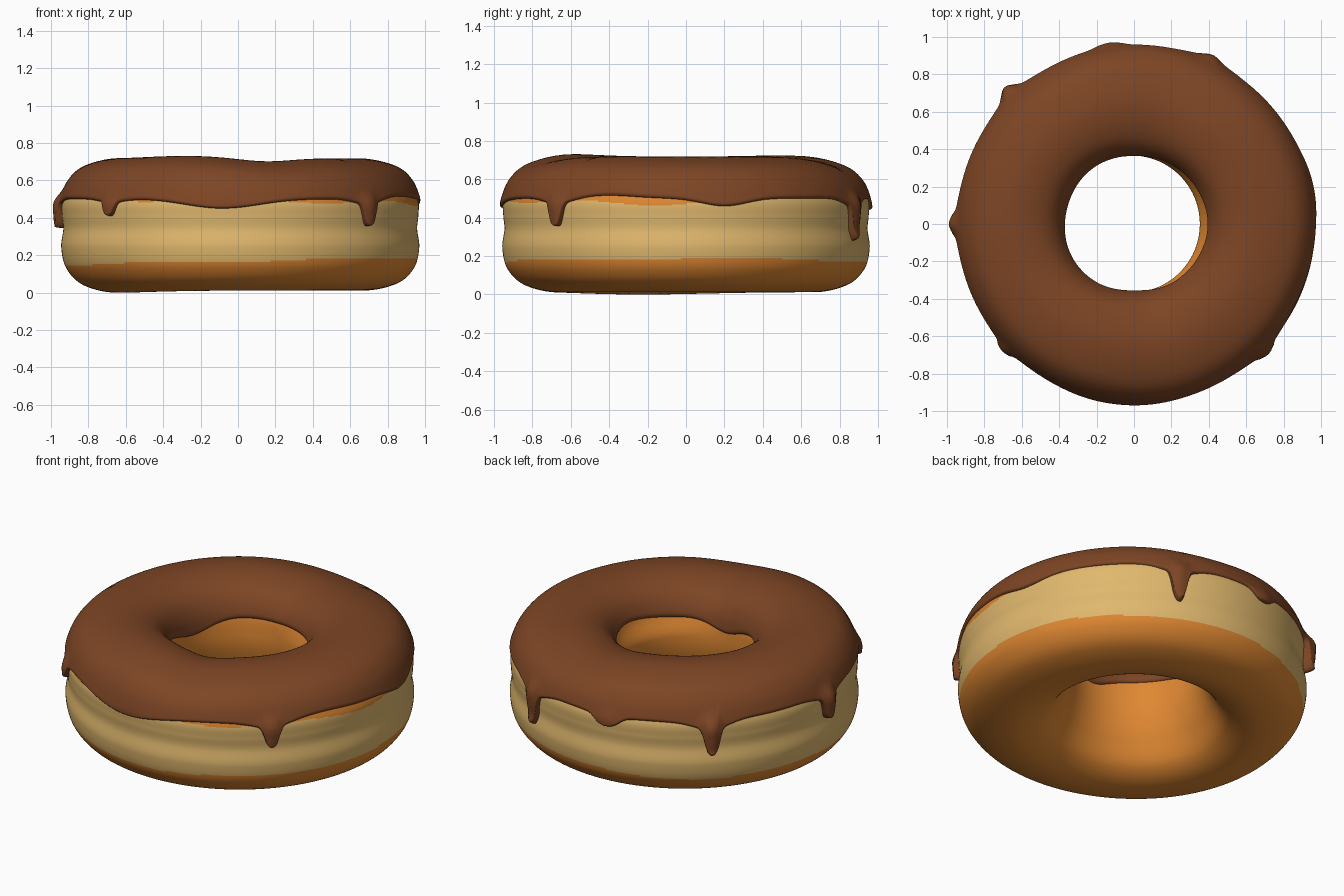
import bpy, math

if "Cube" in bpy.data.objects:
    bpy.data.objects.remove(bpy.data.objects["Cube"])

# Cross-section of the dough ring (radius, height): hole wall, over the top, down the outside, underneath
PROFILE = [(.352, .42), (.372, .56), (.46, .655), (.64, .695), (.815, .66), (.905, .59),
           (.951, .49), (.952, .41), (.946, .34), (.957, .24), (.928, .13), (.835, .047),
           (.66, .012), (.50, .065), (.41, .18), (.365, .30)]
# Drips: angle, lowest height, extra bulge
DRIPS = [(65, .28, .022), (98, .44, .01), (133.5, .30, .045), (180, .345, .032),
         (224, .41, .018), (316, .355, .022)]


def material(name, rgb):
    m = bpy.data.materials.new(name)
    m.diffuse_color = (*rgb, 1)
    m.use_nodes = True
    m.node_tree.nodes["Principled BSDF"].inputs["Base Color"].default_value = m.diffuse_color
    return m


def bump(a, centre, width, power=2):
    d = abs((a - centre + 180) % 360 - 180)
    return math.exp(-(d / width) ** power)


def smooth(t):
    t = max(0, min(1, t))
    return t * t * (3 - 2 * t)


def section(u):
    """Closed Catmull-Rom curve through the profile."""
    n = len(PROFILE)
    i = math.floor(u)
    t = u - i
    p = [PROFILE[(i + k) % n] for k in (-1, 0, 1, 2)]
    return [.5 * (2 * p[1][k] + (p[2][k] - p[0][k]) * t
                  + (2 * p[0][k] - 5 * p[1][k] + 4 * p[2][k] - p[3][k]) * t * t
                  + (3 * p[1][k] - p[0][k] - 3 * p[2][k] + p[3][k]) * t ** 3) for k in (0, 1)]


def find_u(z, lo, hi):
    """Profile position at height z (heights run one way between lo and hi)."""
    rising = section(hi)[1] > section(lo)[1]
    for _ in range(22):
        mid = (lo + hi) / 2
        if (section(mid)[1] < z) == rising:
            lo = mid
        else:
            hi = mid
    return lo


def place(a, r, z):
    """Shared hand-made unevenness, then turn to world position."""
    rad = math.radians(a)
    c = math.cos(rad)
    hole = 1 - smooth((r - .36) / .25)
    shift = .012 * c * smooth((r - .5) / .4)
    shift += hole * (.014 - .014 * c + .035 * max(0, c) * smooth((z - .42) / .12))
    r += shift
    wave = (.013 * bump(a, 245, 30) - .018 * bump(a, 283, 18)
            - .018 * bump(a, 78, 20) + .006 * bump(a, 130, 30))
    z += wave * smooth((z - .5) / .2)
    z -= .012 * bump(a, 200, 40) * (1 - smooth(z / .2))
    return (r * c, r * math.sin(rad), z)


def grid_object(name, rows, wrap, mats):
    """Mesh from a ring of point rows; the ring is always closed."""
    n, m = len(rows), len(rows[0])
    faces = []
    for i in range(n):
        k = (i + 1) % n
        for j in range(m if wrap else m - 1):
            l = (j + 1) % m
            faces.append((i * m + j, i * m + l, k * m + l, k * m + j)[::-1])
    me = bpy.data.meshes.new(name)
    me.from_pydata([p for row in rows for p in row], [], faces)
    for mat in mats:
        me.materials.append(mat)
    me.polygons.foreach_set("use_smooth", [True] * len(faces))
    ob = bpy.data.objects.new(name, me)
    bpy.context.collection.objects.link(ob)
    return ob


fried = material("fried_orange", (.74, .245, .032))
cream = material("pale_dough", (.75, .48, .155))
brown = material("chocolate", (.205, .06, .018))

# Dough ring
SEG, STEPS = 240, 200
curve = [section(j * len(PROFILE) / STEPS) for j in range(STEPS)]
dough = grid_object("dough", [[place(i * 360 / SEG, *p) for p in curve] for i in range(SEG)],
                    True, [fried, cream])

# Pale band around the outside of the dough
for f in dough.data.polygons:
    x, y, z = f.center
    a = math.degrees(math.atan2(y, x)) % 360
    low = .167 + .02 * math.cos(math.radians(a)) + .005 * math.sin(math.radians(5 * a))
    high = .497 - .034 * bump(a, 350, 17) - .02 * bump(a, 300, 16) - .012 * bump(a, 238, 9)
    f.material_index = int(math.hypot(x, y) > .7 and low < z < high)


# Icing with wavy rim and drips
def outer_edge(a):
    z = .5 + .015 * bump(a, 335, 12) - .05 * bump(a, 265, 17) - .04 * bump(a, 12, 10)
    for c, low, _ in DRIPS:
        w = 2.7 if low < .43 else 5
        z -= (.5 - low) * (.78 * bump(a, c, w, 3) + .22 * bump(a, c, 8))
    return z


def inner_edge(a):
    return .52 - .065 * bump(a, 165, 25) - .055 * bump(a, 268, 20) + .03 * bump(a, 0, 30)


SEG, ROWS = 720, 56
rows = []
for i in range(SEG):
    a = i * 360 / SEG
    u0, u1 = find_u(inner_edge(a), 0, 3), find_u(outer_edge(a), 3, 9)
    row = []
    for j in range(ROWS + 1):
        u = u0 + (u1 - u0) * (.5 - .5 * math.cos(math.pi * j / ROWS))
        r, z = section(u)
        r2, z2 = section(u + .01)
        length = math.hypot(r2 - r, z2 - z)
        nr, nz = -(z2 - z) / length, (r2 - r) / length
        thick = .018 + .008 * smooth((z - .5) / .15)
        drip = sum(b * bump(a, c, 3.4) for c, _, b in DRIPS) * smooth((.56 - z) / .1) * (r > .7)
        edge = min(1, min(u - u0, u1 - u) * .11 / thick)
        t = (thick + drip) * math.sqrt(max(0, 1 - (1 - edge) ** 2)) - .003
        row.append(place(a, r + nr * t, z + nz * t))
    rows.append(row)
grid_object("icing", rows, False, [brown])
